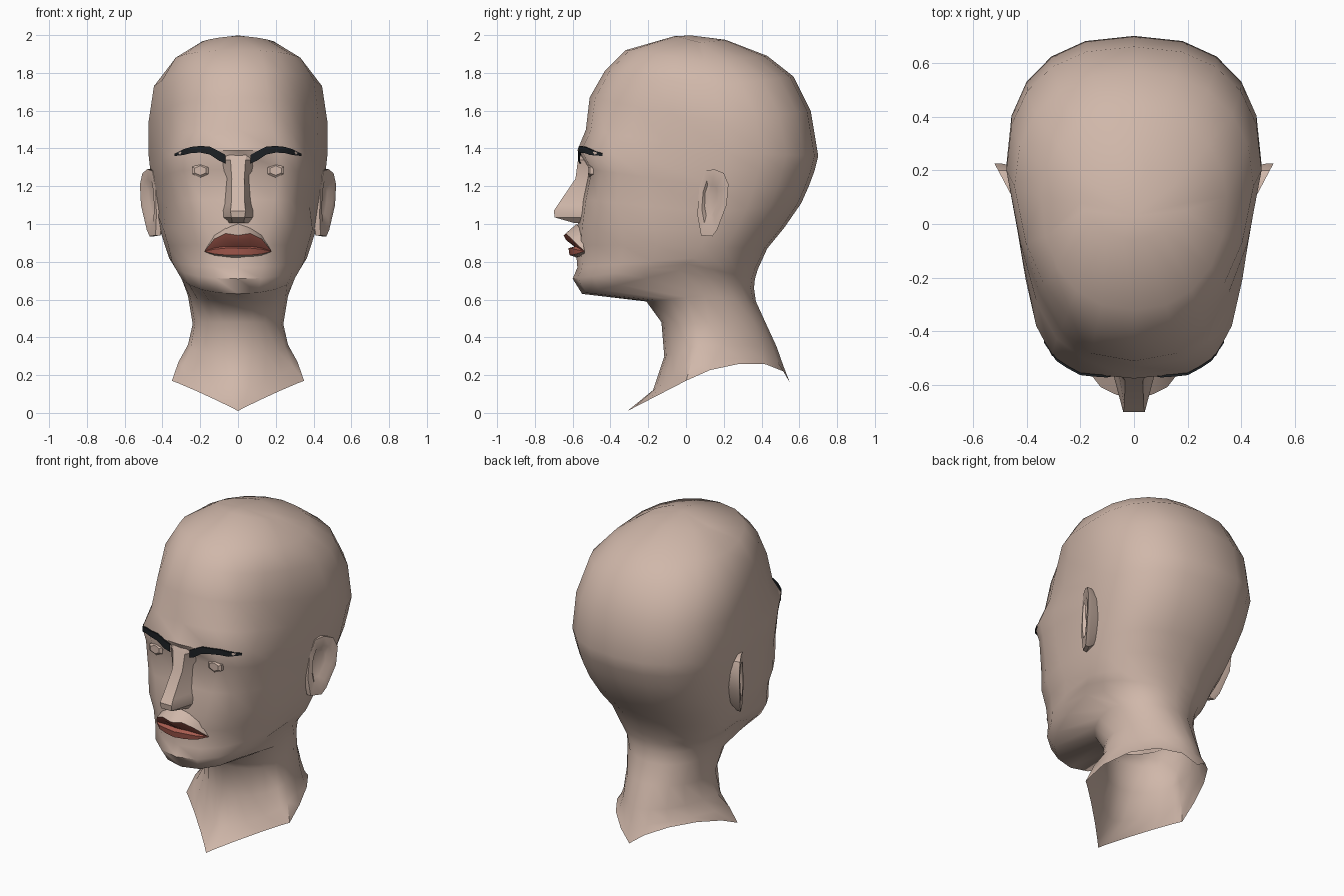
import bpy, bmesh, math
from mathutils import Vector
from mathutils.bvhtree import BVHTree

if "Cube" in bpy.data.objects:
    bpy.data.objects.remove(bpy.data.objects["Cube"])


def material(name, rgb):
    m = bpy.data.materials.new(name)
    m.diffuse_color = (*rgb, 1)
    m.use_nodes = True
    m.node_tree.nodes["Principled BSDF"].inputs["Base Color"].default_value = m.diffuse_color
    return m


SKIN = material("skin", (0.63, 0.475, 0.40))
LIP = material("lip_red", (0.41, 0.112, 0.083))
BROW = material("brow_black", (0.012, 0.015, 0.018))


def finish(name, bm, mats, angle=40):
    bmesh.ops.recalc_face_normals(bm, faces=bm.faces)
    me = bpy.data.meshes.new(name)
    bm.to_mesh(me)
    ob = bpy.data.objects.new(name, me)
    bpy.context.collection.objects.link(ob)
    for m in mats:
        me.materials.append(m)
    bpy.ops.object.select_all(action='DESELECT')
    ob.select_set(True)
    bpy.context.view_layer.objects.active = ob
    bpy.ops.object.shade_smooth_by_angle(angle=math.radians(angle))
    return ob


def loft(bm, rows, closed=False, mat=lambda i: 0):
    vs = [[bm.verts.new(p) for p in r] for r in rows]
    n = len(rows[0])
    for i in range(len(vs) - 1):
        for j in range(n if closed else n - 1):
            k = (j + 1) % n
            f = bm.faces.new((vs[i][j], vs[i][k], vs[i + 1][k], vs[i + 1][j]))
            f.material_index = mat(i)
    return vs


# Head and neck: tilted rings through a front, a side and a back point
# front y, z | side x, y, z | back y, z | roundness front, back
skull = [
    (-.06, 1.995, .20, .08, 1.96, .21, 1.975, 1.3, 1.3),
    (-.32, 1.92, .345, .10, 1.86, .43, 1.89, .9, 1.0),
    (-.43, 1.81, .445, .14, 1.73, .57, 1.78, .85, .9),
    (-.51, 1.67, .475, .20, 1.53, .66, 1.60, .82, .84),
    (-.53, 1.50, .475, .22, 1.38, .70, 1.36, .70, .82),
    (-.575, 1.39, .465, .20, 1.29, .68, 1.28, .55, .82),
    (-.515, 1.29, .455, .18, 1.19, .65, 1.20, .48, .82),
    (-.55, 1.13, .43, .14, 1.06, .61, 1.11, .58, .82),
]
jaw_neck = [
    (-.575, .99, .41, .12, .96, .52, .98, .76, .86),
    (-.585, .89, .385, .08, .88, .43, .87, .88, .9),
    (-.575, .77, .365, .04, .82, .38, .76, .88, .9),
    (-.60, .71, .345, .0, .79, .365, .71, .9, .9),
    (-.55, .63, .315, -.04, .755, .36, .66, .92, .9),
    (-.21, .59, .265, .10, .62, .37, .59, 1, 1),
    (-.13, .48, .24, .12, .47, .42, .48, 1, 1),
    (-.115, .30, .265, .08, .36, .48, .35, 1.1, 1.1),
    (-.175, .12, .315, .03, .27, .515, .25, 1.5, 1.2),
    (-.31, .01, .35, .0, .17, .55, .16, 2.1, 1.25),
]
Q = 5


def ring(yf, zf, w, ys, zs, yb, zb, pf, pb, bump=0):
    pts = []
    for k in range(4 * Q):
        t = math.pi / 2 * k / Q
        c, s = math.cos(t), math.sin(t)
        front = c > 0
        p = pf if front else pb
        a, b = abs(c) ** p, abs(s) ** p
        ye, ze = (yf, zf) if front else (yb, zb)
        y = ys + (ye - ys) * a
        z = zs + (ze - zs) * a + (0 if front else bump * abs(2 * s * c))
        # the face narrows forward of the ears
        if front and 1.0 < zs < 1.8:
            b *= 1 - .12 * min(1, (ys - y) / .45)
        pts.append((math.copysign(w * b, s), y, z))
    return pts


bm = bmesh.new()
rings = skull + jaw_neck
bumps = {len(rings) - 1: .1, len(rings) - 2: .03}
vs = loft(bm, [ring(*r, bump=bumps.get(i, 0)) for i, r in enumerate(rings)], True)
crown = bm.verts.new((0, .03, 1.998))
for j in range(4 * Q):
    bm.faces.new((crown, vs[0][j], vs[0][(j + 1) % (4 * Q)]))
bm.normal_update()
tree = BVHTree.FromBMesh(bm)
finish("head_and_neck", bm, [SKIN], 50)


def face_y(x, z):
    return tree.ray_cast(Vector((x, -2, z)), Vector((0, 1, 0)))[0].y


# Nose: ridge line with flat front and sloped sides
# z, ridge y, ridge half width, base half width, base y
bm = bmesh.new()
rows = []
for z, y, r, b, yb in [(1.41, -.53, .05, .12, -.50), (1.34, -.572, .04, .085, -.53),
                       (1.24, -.585, .033, .065, -.50), (1.10, -.68, .036, .075, -.53),
                       (1.07, -.70, .04, .085, -.53), (1.035, -.695, .035, .085, -.53),
                       (1.005, -.59, .03, .06, -.55)]:
    rows.append([(-b, yb, z), (-r, y, z), (r, y, z), (b, yb, z)])
loft(bm, rows)
finish("nose", bm, [SKIN], 30)

# Mouth: rows from under the nose to the chin, meeting at the corners
# z and y at the middle, z and y part way out
bm = bmesh.new()
rows = []
for z, y, zm, ym in [(1.0, -.58, .98, -.56), (.94, -.648, .95, -.636), (.915, -.635, .922, -.62),
                     (.88, -.59, .882, -.585), (.872, -.622, .872, -.61),
                     (.836, -.617, .836, -.602), (.815, -.56, .82, -.54)]:
    half = [(.065, ym, zm), (.125, ym * .7 - .161, zm * .7 + .256), (.178, -.537, .855)]
    rows.append([(-x, b, c) for x, b, c in reversed(half)] + [(0, y, z)] + half)
loft(bm, rows, mat=lambda i: 1 if 1 <= i <= 4 else 0)
bmesh.ops.remove_doubles(bm, verts=bm.verts, dist=.0005)
finish("mouth", bm, [SKIN, LIP], 30)

for side, label in ((1, "left"), (-1, "right")):
    # Eyebrow: thin arched plate laid on the brow
    bm = bmesh.new()
    top, low = [], []
    for x, z1, z0 in [(.065, 1.365, 1.32), (.10, 1.385, 1.335), (.15, 1.41, 1.368), (.20, 1.413, 1.378),
                      (.25, 1.408, 1.375), (.29, 1.395, 1.365), (.335, 1.372, 1.36)]:
        near = min(face_y(x, z0 + (z1 - z0) * k / 6) for k in range(7))
        for row, z in ((top, z1), (low, z0)):
            row.append((side * x, near - .008, z))
    back = [[(x, y + .009, z) for x, y, z in r] for r in (top, low)]
    loft(bm, [back[0], top, low, back[1]])
    finish(label + "_eyebrow", bm, [BROW], 30)

    # Eye: small faceted plug with a flat front
    bm = bmesh.new()
    ey = face_y(.2, 1.285)
    rows = []
    for y, r in [(ey + .04, .05), (ey - .008, .05), (ey - .018, .034), (ey - .018, .001)]:
        rows.append([(side * .2 + r * math.cos(a), y, 1.283 + .75 * r * math.sin(a))
                     for a in (math.pi / 3 * k + math.pi / 6 for k in range(6))])
    loft(bm, rows, True)
    finish(label + "_eye", bm, [SKIN], 25)

    # Ear: flared outline with rim and hollow
    outline = [(.07, 1.19), (.10, 1.28), (.15, 1.29), (.20, 1.27), (.225, 1.21),
               (.215, 1.10), (.165, .97), (.14, .935), (.08, .94), (.06, 1.05)]
    cy, cz = .13, 1.13
    bm = bmesh.new()
    rows = []
    for k, dx in [(.8, None), (1, -.025), (1, 0), (.66, 0), (.45, -.02)]:
        row = []
        for y, z in outline:
            y, z = cy + (y - cy) * k, cz + (z - cz) * k
            x = .39 if dx is None else .437 + .53 * (y - .07) + dx - .05 * max(0, 1.05 - z)
            row.append((side * x, y, z))
        rows.append(row)
    v = loft(bm, rows, True)
    bm.faces.new(v[-1])
    finish(label + "_ear", bm, [SKIN], 35)
